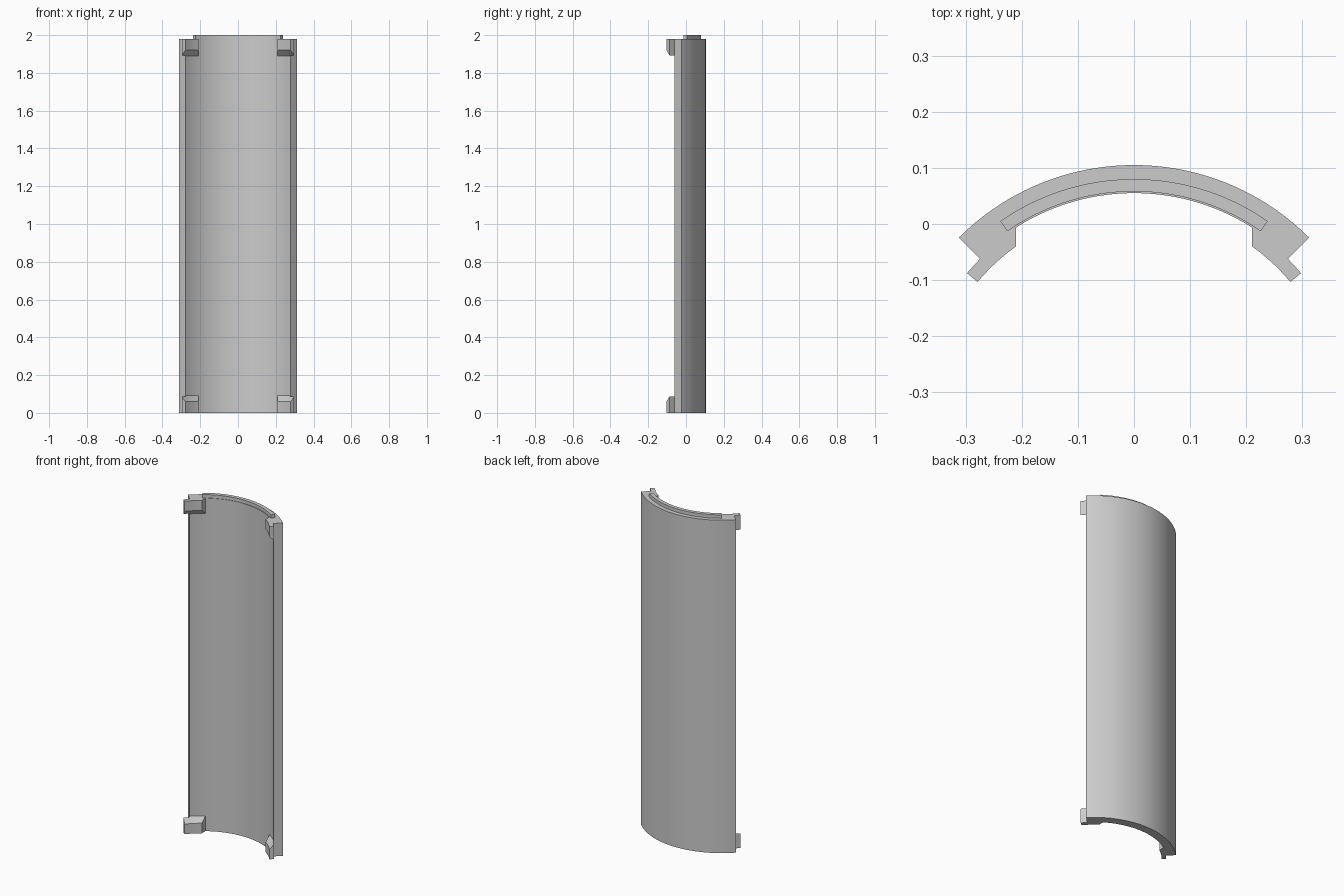
import bpy, bmesh
from math import sin, cos, asin, radians

CENTRE_Y = -0.3365          # axis of all the arcs
R_OUT, R_IN = 0.4415, 0.3915
BODY_TOP = 1.98
HALF = radians(45)

cube = bpy.data.objects.get("Cube")
if cube:
    bpy.data.objects.remove(cube, do_unlink=True)

grey = bpy.data.materials.new("plain grey")
grey.use_nodes = True
colour = (0.6, 0.6, 0.6, 1)
grey.diffuse_color = colour
grey.node_tree.nodes["Principled BSDF"].inputs["Base Color"].default_value = colour


def polar(radius, angle, z):
    return (radius * sin(angle), CENTRE_Y + radius * cos(angle), z)


def loft(name, sections):
    """Skin a row of four-point cross-sections and cap both ends."""
    bm = bmesh.new()
    rows = [[bm.verts.new(p) for p in s] for s in sections]
    for a, b in zip(rows, rows[1:]):
        for i in range(4):
            j = (i + 1) % 4
            bm.faces.new((a[i], a[j], b[j], b[i]))
    bm.faces.new(rows[0])
    bm.faces.new(rows[-1])
    bmesh.ops.remove_doubles(bm, verts=bm.verts, dist=1e-5)
    bmesh.ops.recalc_face_normals(bm, faces=bm.faces)
    mesh = bpy.data.meshes.new(name)
    bm.to_mesh(mesh)
    bm.free()
    mesh.materials.append(grey)
    obj = bpy.data.objects.new(name, mesh)
    bpy.context.collection.objects.link(obj)
    bpy.ops.object.select_all(action="DESELECT")
    obj.select_set(True)
    bpy.context.view_layer.objects.active = obj
    bpy.ops.object.shade_smooth_by_angle(angle=radians(25))
    return obj


def arc_bar(name, r0, r1, half, z0, z1, steps=48):
    angles = [half * (2 * i / steps - 1) for i in range(steps + 1)]
    loft(name, [[polar(r0, a, z0), polar(r1, a, z0),
                 polar(r1, a, z1), polar(r0, a, z1)] for a in angles])


def clip(name, side, top):
    """Hooked corner clip: a block on the shell with a tongue past its edge."""
    r_face, r_tongue, r_root = 0.3635, 0.388, 0.393
    inner_x, steps = 0.21, 6

    def section(a_face, a_back, r_back):
        slope = 0.06 + (r_back - r_face) * 1.1
        pts = [polar(r_face, a_face, 0), polar(r_back, a_back, 0),
               polar(r_back, a_back, slope), polar(r_face, a_face, 0.06)]
        return [(side * x, y, BODY_TOP - z if top else z) for x, y, z in pts]

    def angle(r, t):
        start = asin(inner_x / r)
        return start + (HALF - start) * t

    rows = [section(angle(r_face, i / steps), angle(r_root, i / steps), r_root)
            for i in range(steps + 1)]
    rows += [section(a, a, r_tongue) for a in (HALF, radians(47.5), radians(50.1))]
    loft(name, rows)


# Curved shell and the raised locating lip on its top edge
arc_bar("curved_shell", R_IN, R_OUT, HALF, 0, BODY_TOP)
arc_bar("top_lip", 0.3945, 0.4165, radians(34.9), BODY_TOP - 0.005, 2)

# Four clips on the inner corners
for side, side_name in ((1, "left"), (-1, "right")):
    for top, level in ((False, "lower"), (True, "upper")):
        clip(f"{level}_{side_name}_clip", side, top)
